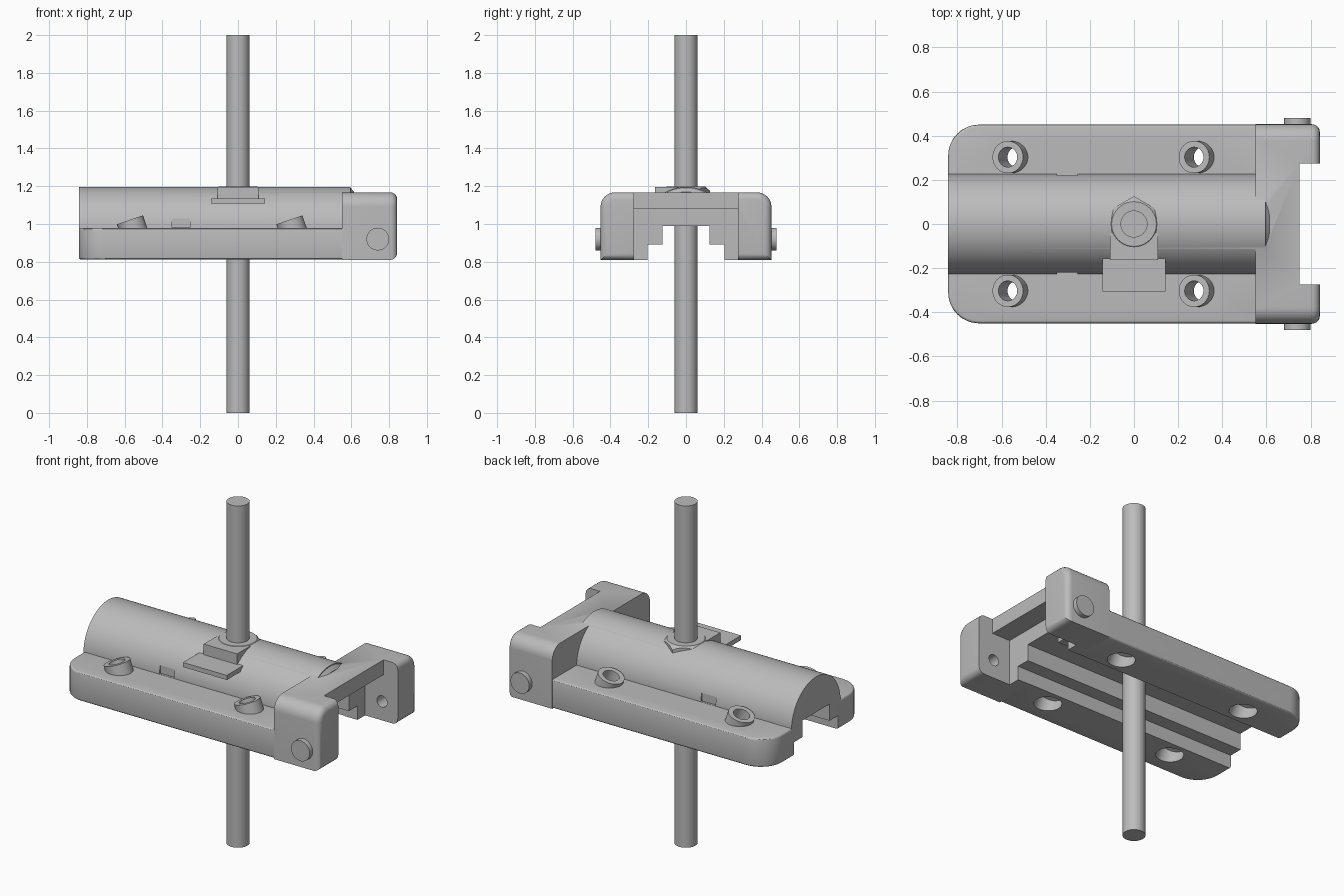
import bpy, bmesh, math
from mathutils import Matrix, Vector

if "Cube" in bpy.data.objects:
    bpy.data.objects.remove(bpy.data.objects["Cube"])

grey = bpy.data.materials.new("plain grey")
grey.diffuse_color = (0.5, 0.5, 0.5, 1)
grey.use_nodes = True
grey.node_tree.nodes["Principled BSDF"].inputs["Base Color"].default_value = grey.diffuse_color


def finish(bm, name):
    bmesh.ops.recalc_face_normals(bm, faces=bm.faces)
    me = bpy.data.meshes.new(name)
    bm.to_mesh(me)
    bm.free()
    me.materials.append(grey)
    ob = bpy.data.objects.new(name, me)
    bpy.context.collection.objects.link(ob)
    return ob


def box_mesh(lo, hi):
    bm = bmesh.new()
    bmesh.ops.create_cube(bm, size=1)
    for v in bm.verts:
        v.co = Vector([(lo[i] + hi[i]) / 2 + v.co[i] * (hi[i] - lo[i]) for i in range(3)])
    return bm


def box(name, lo, hi):
    return finish(box_mesh(lo, hi), name)


def cylinder(name, a, b, r, r2=None, sides=48, turn=0):
    a, b = Vector(a), Vector(b)
    bm = bmesh.new()
    rot = (b - a).to_track_quat('Z', 'Y').to_matrix().to_4x4()
    bmesh.ops.create_cone(bm, cap_ends=True, segments=sides, radius1=r,
                          radius2=r if r2 is None else r2, depth=(b - a).length,
                          matrix=Matrix.Translation((a + b) / 2) @ rot @ Matrix.Rotation(turn, 4, 'Z'))
    return finish(bm, name)


def round_edges(bm, test, r, seg):
    edges = [e for e in bm.edges if test(e.verts[0].co, e.verts[1].co)]
    bmesh.ops.bevel(bm, geom=edges, offset=r, segments=seg, profile=0.5, affect='EDGES')


def boolean(ob, other, op):
    mod = ob.modifiers.new(op, 'BOOLEAN')
    mod.operation, mod.object, mod.solver = op, other, 'EXACT'
    bpy.context.view_layer.objects.active = ob
    bpy.ops.object.modifier_apply(modifier=mod.name)
    bpy.data.objects.remove(other)


def smooth(ob):
    bpy.ops.object.select_all(action='DESELECT')
    ob.select_set(True)
    bpy.context.view_layer.objects.active = ob
    bpy.ops.object.shade_smooth_by_angle(angle=math.radians(30))


# base slab with rounded rear corners and softened rims
bm = box_mesh((-0.842, -0.45, 0.812), (0.65, 0.45, 0.98))
round_edges(bm, lambda a, b: a.x < -0.8 and b.x < -0.8 and abs(a.z - b.z) > 0.1, 0.14, 12)
round_edges(bm, lambda a, b: abs(a.z - b.z) < 1e-4 and not (a.x > 0.6 and b.x > 0.6), 0.012, 3)
body = finish(bm, "clamp_body")

# raised fork block
bm = box_mesh((0.55, -0.452, 0.81), (0.842, 0.452, 1.167))
round_edges(bm, lambda a, b: a.z > 1.1 and b.z > 1.1 and abs(a.x - b.x) > 0.1, 0.075, 10)
round_edges(bm, lambda a, b: a.x > 0.8 and b.x > 0.8, 0.035, 5)
block = finish(bm, "fork_block")

# pocket under the bridge, then the open gap between the fork arms
boolean(block, box("pocket", (0.63, -0.275, 0.7), (0.95, 0.275, 1.08)), 'DIFFERENCE')
boolean(block, box("gap", (0.75, -0.275, 0.7), (0.95, 0.275, 1.3)), 'DIFFERENCE')
boolean(body, box("slab_trim", (0.63, -0.275, 0.7), (0.95, 0.275, 1.08)), 'DIFFERENCE')
boolean(body, block, 'UNION')

# half-round barrel along the slab
barrel = cylinder("barrel", (-0.842, 0, 0.97), (0.595, 0, 0.97), 0.227, sides=96)
boolean(barrel, cylinder("barrel_end", (0.59, 0, 0.97), (0.615, 0, 0.97), 0.227, 0.2, sides=96), 'UNION')
boolean(barrel, box("barrel_trim", (-1, -0.4, 0.6), (1, 0.4, 0.96)), 'DIFFERENCE')
boolean(body, barrel, 'UNION')

# stepped channel underneath
boolean(body, box("channel_wide", (-1, -0.205, 0.7), (0.7, 0.205, 0.892)), 'DIFFERENCE')
boolean(body, box("channel_narrow", (-1, -0.125, 0.7), (0.7, 0.125, 0.99)), 'DIFFERENCE')

# tilted screw bosses with counterbored holes, and side notches
axis = Vector((-0.32, 0, 0.95)).normalized()
for y in (-0.303, 0.303):
    for x in (-0.572, 0.272):
        top = Vector((x, y, 1.022))
        boolean(body, cylinder("boss", top - axis * 0.1, top, 0.073), 'UNION')
        boolean(body, cylinder("hole", top - axis * 0.35, top + axis * 0.05, 0.045), 'DIFFERENCE')
        boolean(body, cylinder("counterbore", top - axis * 0.4, top - axis * 0.13, 0.072), 'DIFFERENCE')
    s = math.copysign(1, y)
    ys = sorted((s * 0.215, s * 0.25))
    boolean(body, box("notch", (-0.35, ys[0], 0.981), (-0.255, ys[1], 1.03)), 'DIFFERENCE')
    # pivot hole on the inner face of each arm
    boolean(body, cylinder("pivot_hole", (0.74, s * 0.2, 0.92), (0.74, s * 0.36, 0.92), 0.033), 'DIFFERENCE')
smooth(body)

# pivot pin heads
for name, s in (("front_pin", -1), ("back_pin", 1)):
    smooth(cylinder(name, (0.74, s * 0.4, 0.92), (0.74, s * 0.48, 0.92), 0.06))

# upright rod
smooth(cylinder("rod", (0, 0, 0), (0, 0, 2), 0.061, sides=64))

# chamfered hex nut around the rod
nut = cylinder("hex_nut", (0, 0, 1.13), (0, 0, 1.199), 0.126, sides=6)
nut.data.update()
if max(v.co.x for v in nut.data.vertices) > 0.12:
    nut.data.transform(Matrix.Rotation(math.pi / 6, 4, 'Z'))
boolean(nut, cylinder("chamfer", (0, 0, 1.1), (0, 0, 1.2), 0.21, 0.1, sides=64), 'INTERSECT')
smooth(nut)

# stop block and thin tab in front of the nut
box("stop_block", (-0.108, -0.163, 1.12), (0.108, -0.04, 1.197))
box("tab", (-0.142, -0.306, 1.108), (0.142, -0.1, 1.135))
